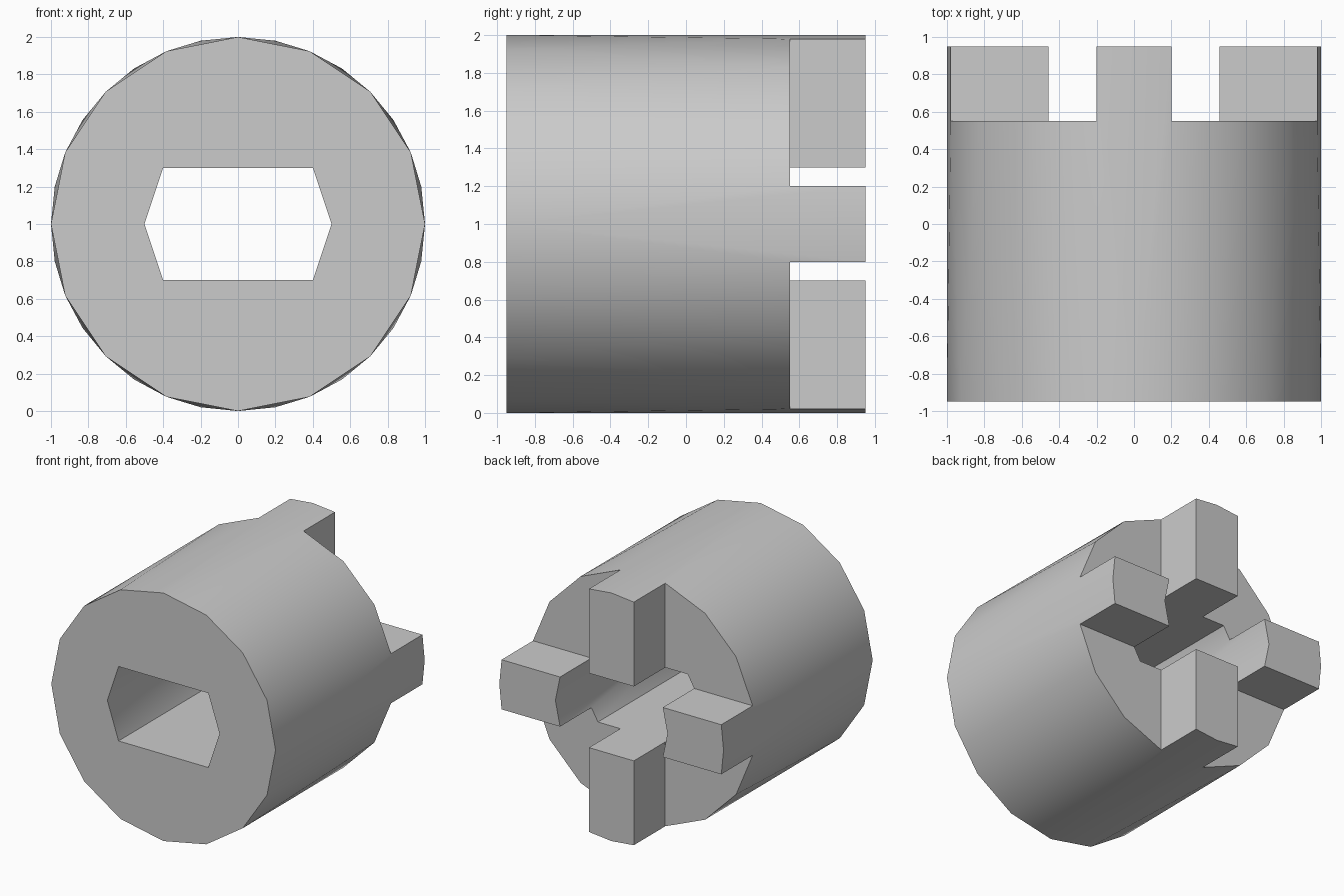
import bpy
import bmesh
from math import sin, cos, asin, sqrt, radians
from mathutils import Vector

cube = bpy.data.objects.get("Cube")
if cube:
    bpy.data.objects.remove(cube, do_unlink=True)

FRONT, FLOOR, BACK = -0.95, 0.55, 0.95   # y of front face, slot floor, tooth tips
BORE, HALF_TOOTH, HALF_FLAT = 0.5, 0.2, 0.3


def at(x, z, y):
    return Vector((x, y, z))


def rim(angle, y):
    return at(cos(angle), sin(angle), y)


# Outer rim: front ring, slot floor ring staggered by half a step
edge = asin(HALF_TOOTH)
f = [rim(radians(22.5 * k), FRONT) for k in range(5)]
s_angles = [edge, radians(33.75), radians(56.25), radians(90) - edge]
s = [rim(a, FLOOR) for a in s_angles]
side_tip, top_tip = rim(s_angles[0], BACK), rim(s_angles[3], BACK)
side_mid, top_mid = at(1, 0, BACK), at(0, 1, BACK)

# Bore: round flanks cut by two flats
flat_x = sqrt(BORE**2 - HALF_FLAT**2)
flank_x = sqrt(BORE**2 - HALF_TOOTH**2)
h_mid, h_corner, h_top = at(BORE, 0, FRONT), at(flat_x, HALF_FLAT, FRONT), at(0, HALF_FLAT, FRONT)
corner = at(flat_x, HALF_FLAT, FLOOR)
flank, flank_tip = (at(flank_x, HALF_TOOTH, y) for y in (FLOOR, BACK))
flat, flat_tip = (at(HALF_TOOTH, HALF_FLAT, y) for y in (FLOOR, BACK))
bore_mid, bore_top = at(BORE, 0, BACK), at(0, HALF_FLAT, BACK)

quarter = [
    [*f, h_top, h_corner, h_mid],                        # front face
    [*s, flat, corner, flank],                           # slot floor
    [bore_mid, side_mid, side_tip, flank_tip],           # tooth ends
    [bore_top, flat_tip, top_tip, top_mid],
    [flank, s[0], side_tip, flank_tip],                  # tooth sides
    [flat, s[3], top_tip, flat_tip],
    [f[0], s[0], side_tip], [f[0], side_tip, side_mid],  # tooth outer skins
    [f[4], s[3], top_tip], [f[4], top_tip, top_mid],
    [h_mid, h_corner, corner], [h_mid, corner, flank],   # bore flank
    [h_mid, flank, flank_tip], [h_mid, flank_tip, bore_mid],
    [h_corner, h_top, bore_top, flat_tip, flat, corner], # bore flat
]
# Outer wall as a strip of triangles
quarter += [[f[k], f[k + 1], s[k]] for k in range(4)]
quarter += [[f[k], s[k], s[k - 1]] for k in range(1, 4)]

# Repeat the quarter in all four quadrants and weld it
bm = bmesh.new()
for sx in (1, -1):
    for sz in (1, -1):
        for pts in quarter:
            bm.faces.new([bm.verts.new((p.x * sx, p.y, p.z * sz)) for p in pts])
bmesh.ops.remove_doubles(bm, verts=bm.verts, dist=0.0005)
bmesh.ops.recalc_face_normals(bm, faces=bm.faces)
mesh = bpy.data.meshes.new("toothed_coupling")
bm.to_mesh(mesh)
bm.free()

coupling = bpy.data.objects.new("toothed_coupling", mesh)
coupling.location.z = 1
bpy.context.collection.objects.link(coupling)

# Plain grey finish
grey = bpy.data.materials.new("light grey")
grey.use_nodes = True
colour = (0.6, 0.6, 0.6, 1)
grey.diffuse_color = colour
for node in grey.node_tree.nodes:
    if node.type == 'BSDF_PRINCIPLED':
        node.inputs["Base Color"].default_value = colour
mesh.materials.append(grey)

# Smooth the round walls, keep the corners sharp
bpy.ops.object.select_all(action='DESELECT')
coupling.select_set(True)
bpy.context.view_layer.objects.active = coupling
bpy.ops.object.shade_smooth_by_angle(angle=radians(40))
